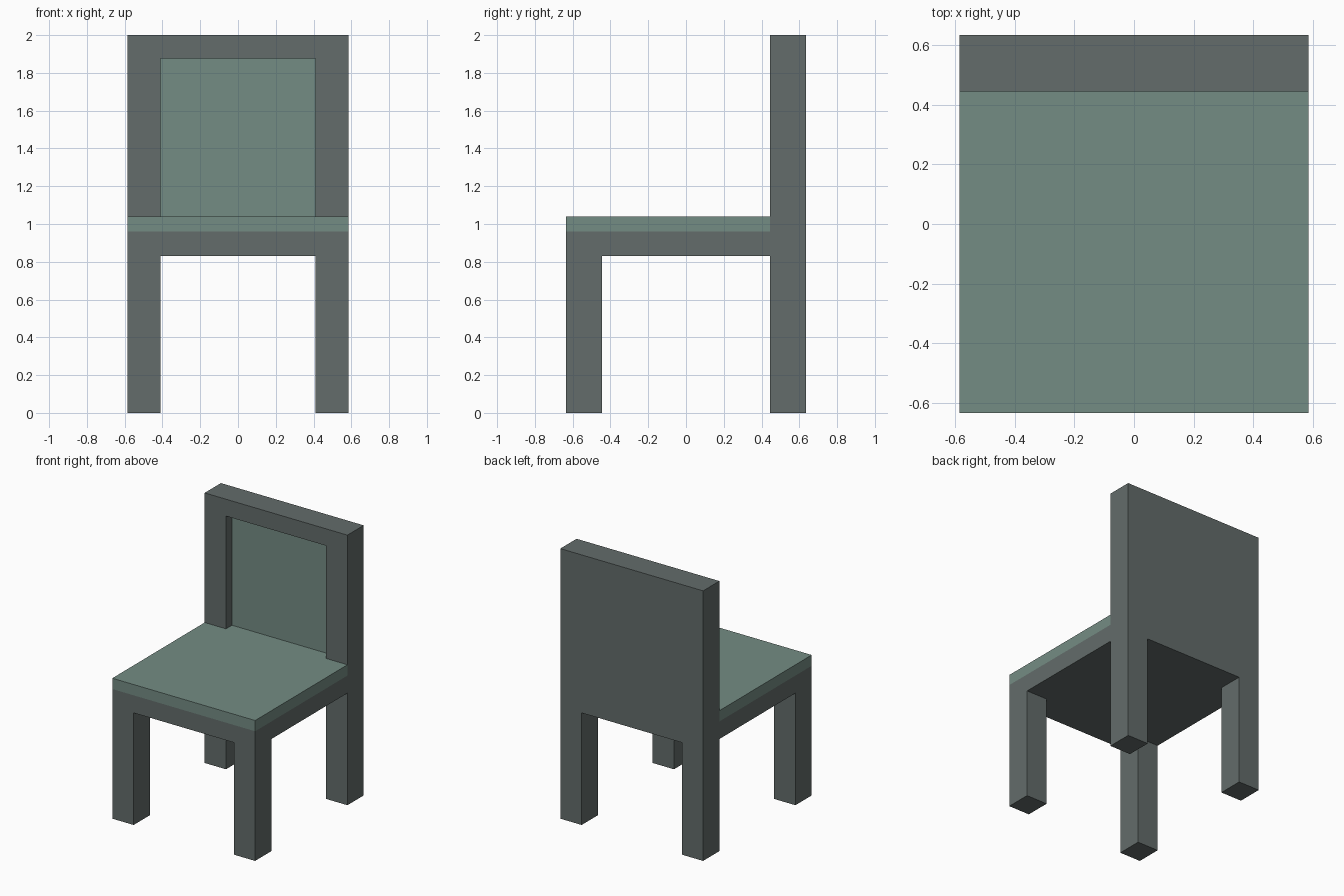
import bpy, bmesh
from mathutils import Vector

if "Cube" in bpy.data.objects:
    bpy.data.objects.remove(bpy.data.objects["Cube"])

W, D, H = 0.585, 0.635, 2.0        # half width, half depth, height
LEG_X, LEG_Y = 0.41, 0.445         # inner edges of the legs
RAIL, SEAT, TOP = 0.83, 0.96, 1.04  # underside, cushion bottom, cushion top
PANEL_Y, PANEL_TOP = 0.515, 1.875   # recess in the backrest


def material(name, color):
    mat = bpy.data.materials.new(name)
    mat.diffuse_color = (*color, 1)
    mat.use_nodes = True
    mat.node_tree.nodes["Principled BSDF"].inputs["Base Color"].default_value = mat.diffuse_color
    return mat


def prism(name, points, direction, mat=None):
    """Extrude a flat outline of 3D points along a direction."""
    bm = bmesh.new()
    face = bm.faces.new([bm.verts.new(p) for p in points])
    ext = bmesh.ops.extrude_face_region(bm, geom=[face], use_keep_orig=True)
    verts = [g for g in ext["geom"] if isinstance(g, bmesh.types.BMVert)]
    bmesh.ops.translate(bm, verts=verts, vec=Vector(direction))
    bmesh.ops.recalc_face_normals(bm, faces=bm.faces)
    mesh = bpy.data.meshes.new(name)
    bm.to_mesh(mesh)
    bm.free()
    obj = bpy.data.objects.new(name, mesh)
    bpy.context.collection.objects.link(obj)
    if mat:
        mesh.materials.append(mat)
    return obj


def box(name, x, y, z, mat=None):
    outline = [(x[0], y[0], z[0]), (x[1], y[0], z[0]),
               (x[1], y[1], z[0]), (x[0], y[1], z[0])]
    return prism(name, outline, (0, 0, z[1] - z[0]), mat)


def cut(target, cutter):
    mod = target.modifiers.new("cut", 'BOOLEAN')
    mod.operation, mod.solver, mod.object = 'DIFFERENCE', 'EXACT', cutter
    bpy.context.view_layer.objects.active = target
    bpy.ops.object.modifier_apply(modifier=mod.name)
    bpy.data.objects.remove(cutter)


grey = material("frame_grey", (0.125, 0.15, 0.145))
green = material("cushion_green", (0.175, 0.262, 0.23))

# Frame: side profile with legs, rail and backrest, extruded across the width
side = [(-D, 0), (-LEG_Y, 0), (-LEG_Y, RAIL), (LEG_Y, RAIL), (LEG_Y, 0),
        (D, 0), (D, H), (LEG_Y, H), (LEG_Y, SEAT), (-D, SEAT)]
frame = prism("chair_frame", [(-W, y, z) for y, z in side], (2 * W, 0, 0), grey)

# Opening between left and right legs, and recess in the backrest
cut(frame, box("leg_cutter", (-LEG_X, LEG_X), (-1, 1), (-0.2, RAIL)))
cut(frame, box("recess_cutter", (-LEG_X, LEG_X), (0.3, PANEL_Y + 0.01),
               (SEAT, PANEL_TOP)))

# Seat cushion, with a tongue reaching into the backrest recess
plan = [(-W, -D), (W, -D), (W, LEG_Y), (LEG_X, LEG_Y), (LEG_X, PANEL_Y),
        (-LEG_X, PANEL_Y), (-LEG_X, LEG_Y), (-W, LEG_Y)]
prism("seat_cushion", [(x, y, SEAT) for x, y in plan], (0, 0, TOP - SEAT), green)

# Back panel at the bottom of the recess
box("back_panel", (-LEG_X, LEG_X), (PANEL_Y, PANEL_Y + 0.01),
    (SEAT, PANEL_TOP), green)
